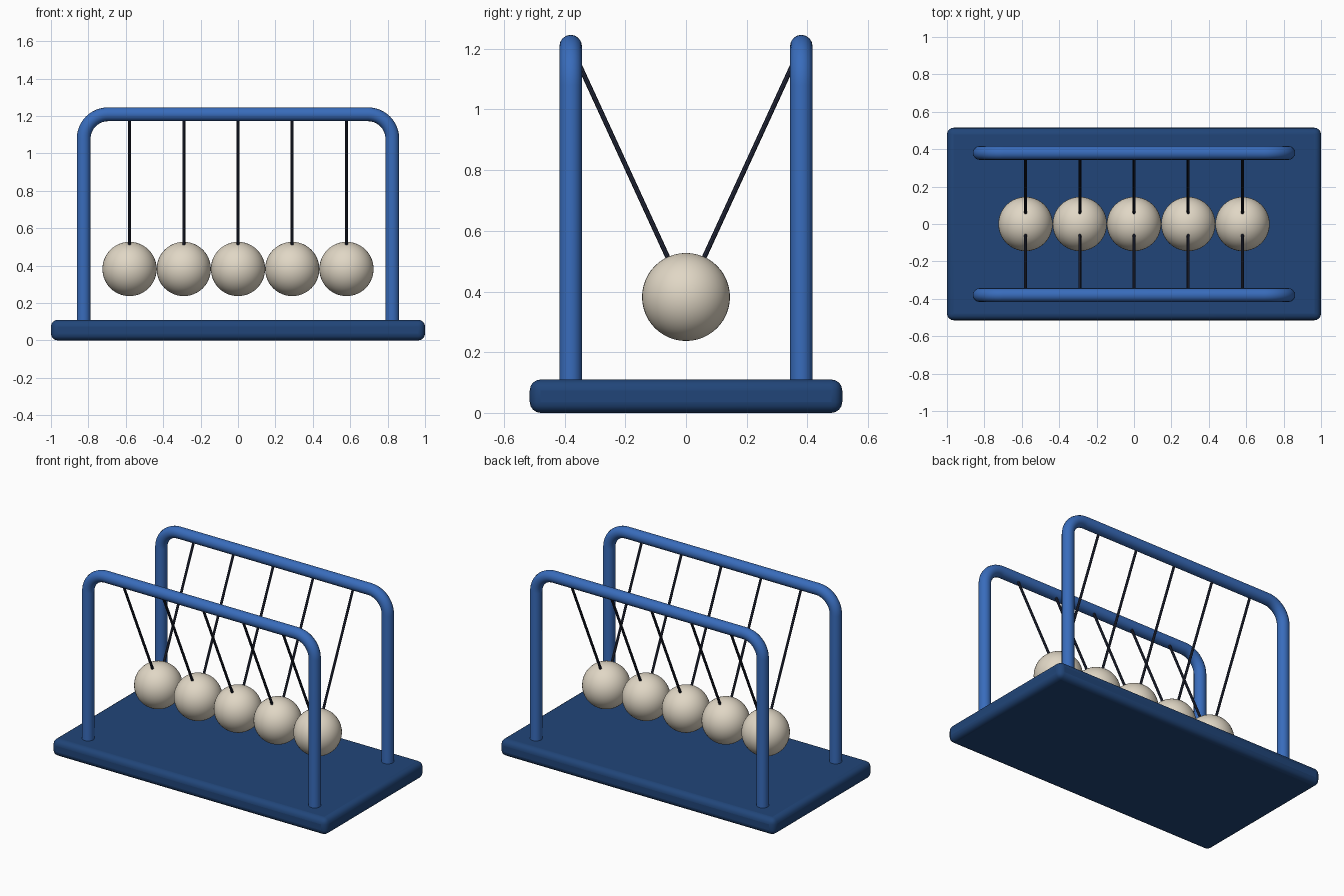
import bpy
from math import sin, cos, pi
from mathutils import Vector

if "Cube" in bpy.data.objects:
    bpy.data.objects.remove(bpy.data.objects["Cube"])

BALL_R, BALL_Z, SPACING = 0.145, 0.382, 0.29
TUBE_R, RAIL_Y, RAIL_Z, LEG_X, BEND = 0.037, 0.38, 1.209, 0.825, 0.13


def material(name, color):
    m = bpy.data.materials.new(name)
    m.diffuse_color = (*color, 1)
    m.use_nodes = True
    m.node_tree.nodes["Principled BSDF"].inputs["Base Color"].default_value = m.diffuse_color
    return m


frame_blue = material("frame_blue", (0.04, 0.15, 0.5))
base_blue = material("base_blue", (0.015, 0.06, 0.19))
ball_cream = material("ball_cream", (0.75, 0.68, 0.56))
string_dark = material("string_dark", (0.02, 0.025, 0.05))


def finish(obj, name, mat):
    obj.name = name
    obj.data.materials.append(mat)
    bpy.ops.object.select_all(action='DESELECT')
    obj.select_set(True)
    bpy.context.view_layer.objects.active = obj
    bpy.ops.object.shade_smooth_by_angle()
    return obj


def tube(name, points, radius, mat, resolution):
    # round tube swept along a path, converted to a mesh
    curve = bpy.data.curves.new(name, 'CURVE')
    curve.dimensions = '3D'
    curve.bevel_depth = radius
    curve.bevel_resolution = resolution
    curve.use_fill_caps = True
    spline = curve.splines.new('POLY')
    spline.points.add(len(points) - 1)
    for p, co in zip(spline.points, points):
        p.co = (*co, 1)
    obj = bpy.data.objects.new(name, curve)
    bpy.context.collection.objects.link(obj)
    bpy.ops.object.select_all(action='DESELECT')
    obj.select_set(True)
    bpy.context.view_layer.objects.active = obj
    bpy.ops.object.convert(target='MESH')
    return finish(bpy.context.object, name, mat)


# Base slab with rounded edges
bpy.ops.mesh.primitive_cube_add(size=1, location=(0, 0, 0.055))
base = bpy.context.object
base.scale = (2, 1.03, 0.11)
bpy.ops.object.transform_apply(location=False, rotation=False, scale=True)
bevel = base.modifiers.new("rounded_edges", 'BEVEL')
bevel.width = 0.036
bevel.segments = 4
finish(base, "base", base_blue)

# Two arched frames
arc = [(LEG_X - BEND + BEND * cos(a), RAIL_Z - BEND + BEND * sin(a))
       for a in (i * pi / 24 for i in range(13))]
right_half = [(LEG_X, 0.09)] + arc
profile = right_half + [(-x, z) for x, z in reversed(right_half)]
for side, sy in (("front", -1), ("back", 1)):
    tube(side + "_frame", [(x, sy * RAIL_Y, z) for x, z in profile],
         TUBE_R, frame_blue, 6)

# Hanging balls, each on a V of two strings
for i in range(5):
    x = (i - 2) * SPACING
    centre = Vector((x, 0, BALL_Z))
    bpy.ops.mesh.primitive_uv_sphere_add(segments=40, ring_count=24,
                                         radius=BALL_R, location=centre)
    finish(bpy.context.object, f"ball_{i + 1}", ball_cream)
    for side, sy in (("front", -1), ("back", 1)):
        top = Vector((x, sy * RAIL_Y, RAIL_Z))
        end = centre + (top - centre).normalized() * (BALL_R - 0.01)
        tube(f"{side}_string_{i + 1}", [top, end], 0.008, string_dark, 2)
